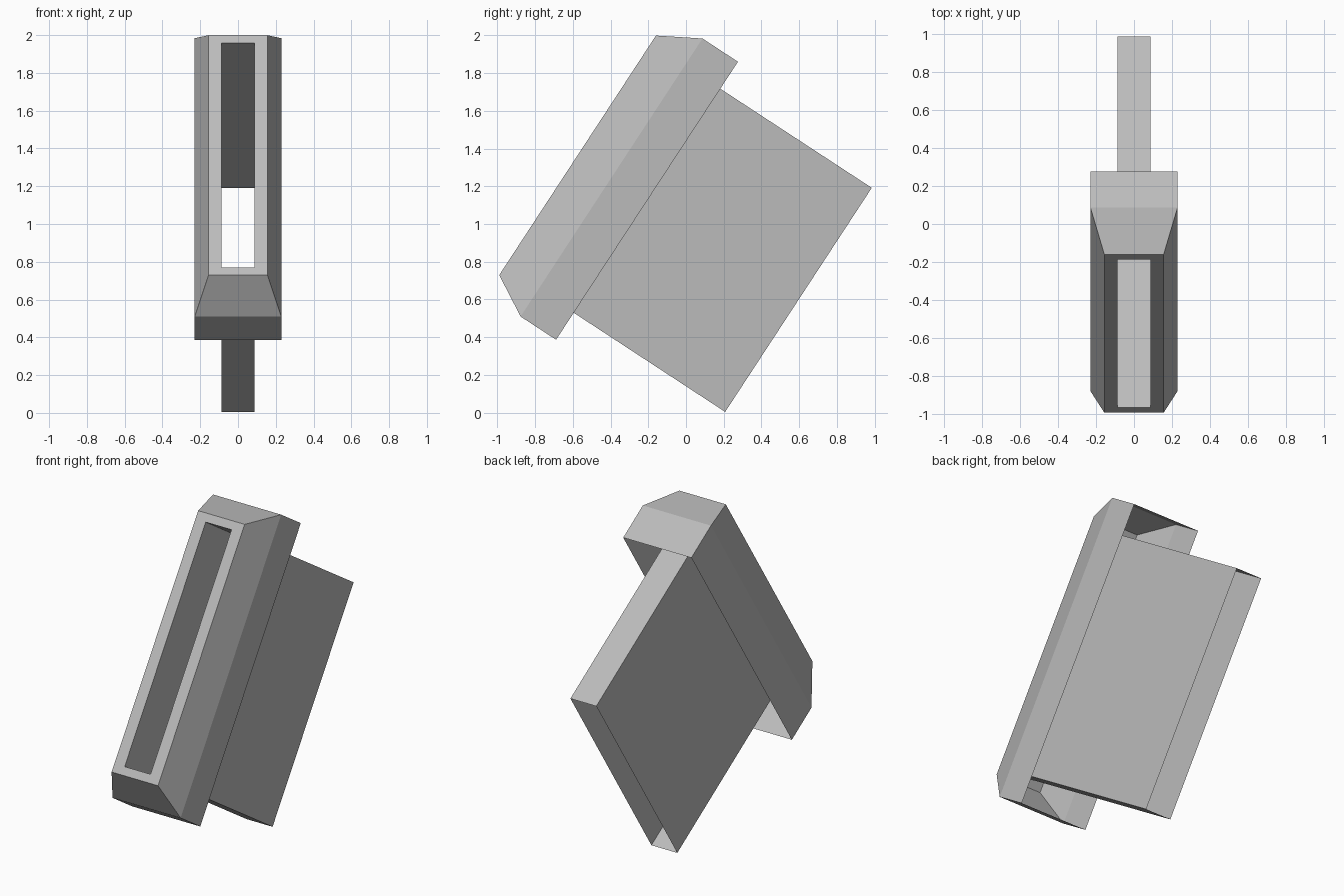
import bpy, bmesh, math
from mathutils import Matrix

cube = bpy.data.objects.get("Cube")
if cube:
    bpy.data.objects.remove(cube, do_unlink=True)

# Single grey material
grey = bpy.data.materials.new("plain_grey")
grey.use_nodes = True
colour = (0.5, 0.5, 0.5, 1)
grey.diffuse_color = colour
grey.node_tree.nodes["Principled BSDF"].inputs["Base Color"].default_value = colour

# Tilted frame: local y runs along the length, local z points out of the front
TILT = Matrix.Translation((0, -0.99, 0.73)) @ Matrix.Rotation(math.radians(56.8), 4, "X")
MID = 0.758


def loft(name, rings):
    """Thin open shell through rectangular rings (half width, half length, depth)."""
    bm = bmesh.new()
    loops = []
    for w, l, depth in rings:
        corners = ((-w, -l), (w, -l), (w, l), (-w, l))
        loops.append([bm.verts.new((x, MID + y, -depth)) for x, y in corners])
    for a, b in zip(loops, loops[1:]):
        for i in range(4):
            j = (i + 1) % 4
            bm.faces.new((a[j], a[i], b[i], b[j]))
    bm.transform(TILT)
    mesh = bpy.data.meshes.new(name)
    bm.to_mesh(mesh)
    bm.free()
    mesh.materials.append(grey)
    obj = bpy.data.objects.new(name, mesh)
    bpy.context.collection.objects.link(obj)
    return obj


SLOT = (0.087, 0.71)

# Collar: slotted front panel, sloping edges, straight rim, open back
loft("collar", [(*SLOT, 0), (0.156, 0.759, 0), (0.229, 0.881, 0.215), (0.229, 0.881, 0.44)])

# Sleeve: hollow rectangular tube from the slot to its open far end
loft("sleeve", [(*SLOT, 0), (*SLOT, 1.4)])
